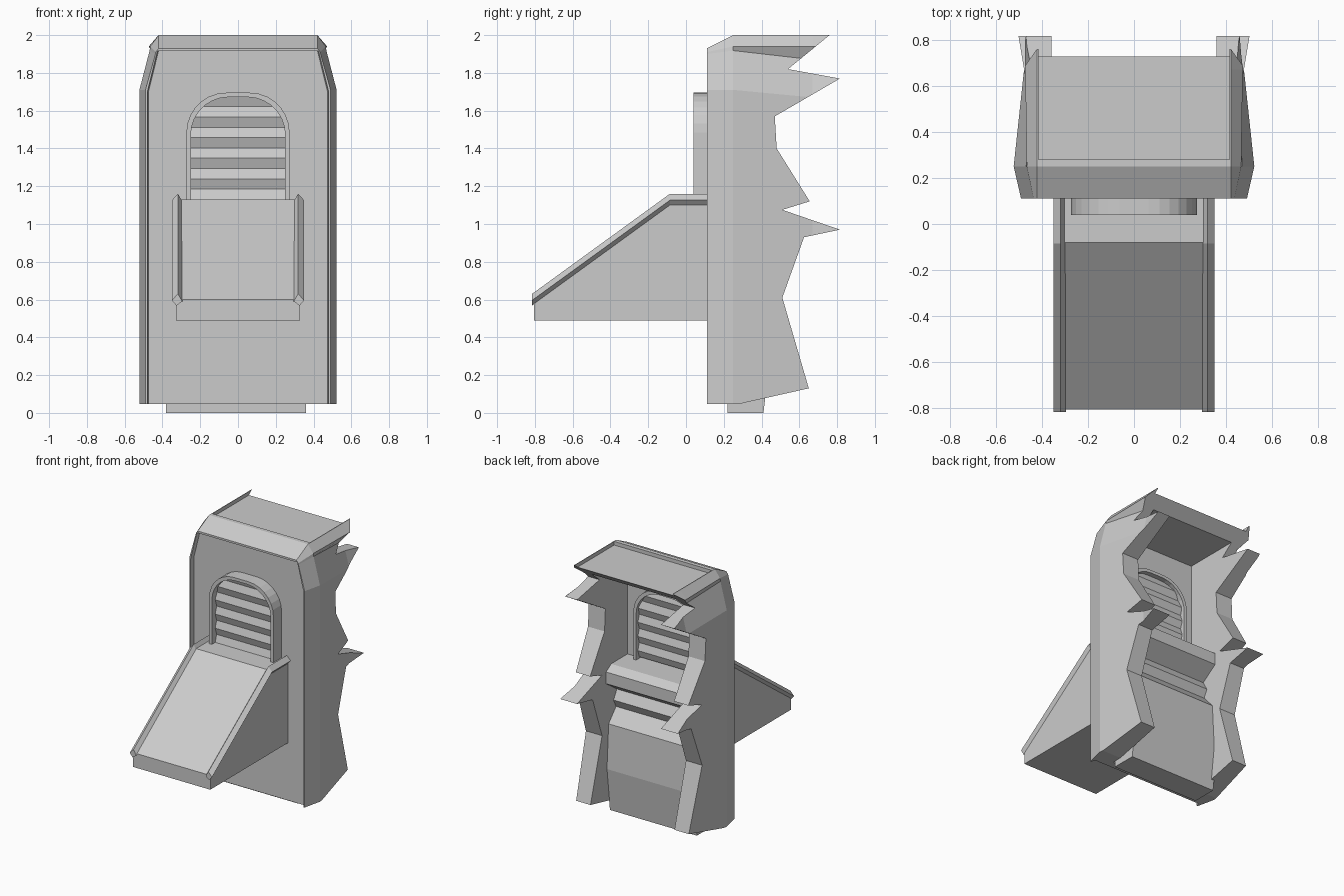
import bpy, bmesh, math

if "Cube" in bpy.data.objects:
    bpy.data.objects.remove(bpy.data.objects["Cube"])


def make_object(name, rings):
    """Closed solid lofted through matching rings of 3D points."""
    bm = bmesh.new()
    vs = [[bm.verts.new(p) for p in r] for r in rings]
    n = len(rings[0])
    for a, b in zip(vs, vs[1:]):
        for i in range(n):
            j = (i + 1) % n
            bm.faces.new((a[i], a[j], b[j], b[i]))
    bm.faces.new(vs[0])
    bm.faces.new(vs[-1][::-1])
    bmesh.ops.recalc_face_normals(bm, faces=bm.faces)
    me = bpy.data.meshes.new(name)
    bm.to_mesh(me)
    bm.free()
    ob = bpy.data.objects.new(name, me)
    bpy.context.collection.objects.link(ob)
    return ob


def extrude_x(name, yz, x0, x1):
    return make_object(name, [[(x, y, z) for y, z in yz] for x in (x0, x1)])


def extrude_y(name, xz, y0, y1):
    return make_object(name, [[(x, y, z) for x, z in xz] for y in (y0, y1)])


def rect(w, z0, z1):
    return [(-w, z0), (w, z0), (w, z1), (-w, z1)]


def boolean(ob, tool, op='DIFFERENCE'):
    m = ob.modifiers.new("cut", 'BOOLEAN')
    m.operation, m.object, m.solver = op, tool, 'EXACT'
    bpy.context.view_layer.objects.active = ob
    bpy.ops.object.modifier_apply(modifier=m.name)
    bpy.data.objects.remove(tool)


def arch(w, bottom, top, r, steps=7):
    """Round-topped outline with corner radius r."""
    pts = [(-w, bottom), (w, bottom)]
    for cx, start in ((w - r, 0), (r - w, 90)):
        for i in range(steps + 1):
            t = math.radians(start + 90 * i / steps)
            pts.append((cx + r * math.cos(t), top - r + r * math.sin(t)))
    return pts


# Tower shell: mirrored half sections lofted from front to back
def section(y, half):
    return [(x, y, z) for x, z in half] + [(-x, y, z) for x, z in half[::-1]]


body = make_object("tower_shell", [
    section(.11, [(.49, .047), (.49, 1.71), (.437, 1.90), (.435, 1.91), (.42, 1.93)]),
    section(.25, [(.522, .047), (.522, 1.71), (.468, 1.918), (.465, 1.94), (.42, 2.0)]),
    section(.67, [(.477, .047), (.477, 1.67), (.425, 1.87), (.472, 1.94), (.42, 2.0)]),
    section(.90, [(.515, .047), (.515, 1.66), (.435, 1.86), (.475, 1.94), (.42, 2.0)])])

# Recessed front panel (sides slightly drafted) and recessed roof panel
panel = [[(sx * (w if z < 1.8 else w - .053), y, z) for sx, z in
          ((-1, -.1), (1, -.1), (1, 1.70), (1, 1.915), (-1, 1.915), (-1, 1.70))]
         for y, w in ((.08, .486), (.14, .474))]
boolean(body, make_object("panel_recess", panel))
boolean(body, extrude_y("roof_recess", rect(.415, 1.972, 2.2), .28, 1.2))

# Hollow inside, broken back edge, window opening
boolean(body, extrude_y("cavity", rect(.357, -.1, 1.9), .2, 1.2))
jag = [(.785, 2.02), (.76, 2.0), (.54, 1.82), (.815, 1.77), (.47, 1.57), (.48, 1.40),
       (.655, 1.12), (.51, 1.075), (.815, .97), (.625, .93), (.51, .61),
       (.65, .13), (.28, .047), (.28, -.1), (1.3, -.1), (1.3, 2.02)]
boolean(body, extrude_x("broken_edge", jag, -1, 1))
boolean(body, extrude_y("window_hole", arch(.26, 1.10, 1.68, .205), -.1, .3))

# Window frame, standing proud on both sides of the wall
frame = extrude_y("window_frame", arch(.273, 1.08, 1.695, .21), .04, .25)
boolean(frame, extrude_y("frame_hole", arch(.25, 1.0, 1.672, .2), -.1, .4))

# Shutter: shallow zigzag slab trimmed to the arch
zig = [(.08 if i % 2 else .098, 1.73 - .0545 * i) for i in range(12)]
shutter = extrude_x("shutter", zig + [(y + .13, z) for y, z in zig[::-1]], -.4, .4)
boolean(shutter, extrude_y("shutter_trim", arch(.252, 1.0, 1.674, .2), -.1, .4), 'INTERSECT')

# Inner ledge and lower infill
extrude_x("inner_infill", [(.22, 0), (.41, 0), (.45, .33), (.43, .67), (.34, .77),
                           (.37, .83), (.33, .90), (.46, .99), (.46, 1.08),
                           (.40, 1.12), (.18, 1.12), (.18, .06), (.22, .06)], -.38, .36)

# Sloped chute
extrude_x("chute", [(.16, .49), (-.805, .49), (-.805, .60), (-.08, 1.13), (.16, 1.13)],
          -.328, .328)

# Chute rails: bevelled cross-section swept along the slope
path = [(-.815, .60), (-.085, 1.13), (.16, 1.13)]
cross = [(.295, -.01), (.318, .03), (.35, -.004), (.326, -.032)]
for side, label in ((-1, "left"), (1, "right")):
    make_object("chute_rail_" + label,
                [[(side * x, y, z + h) for x, h in cross] for y, z in path])
